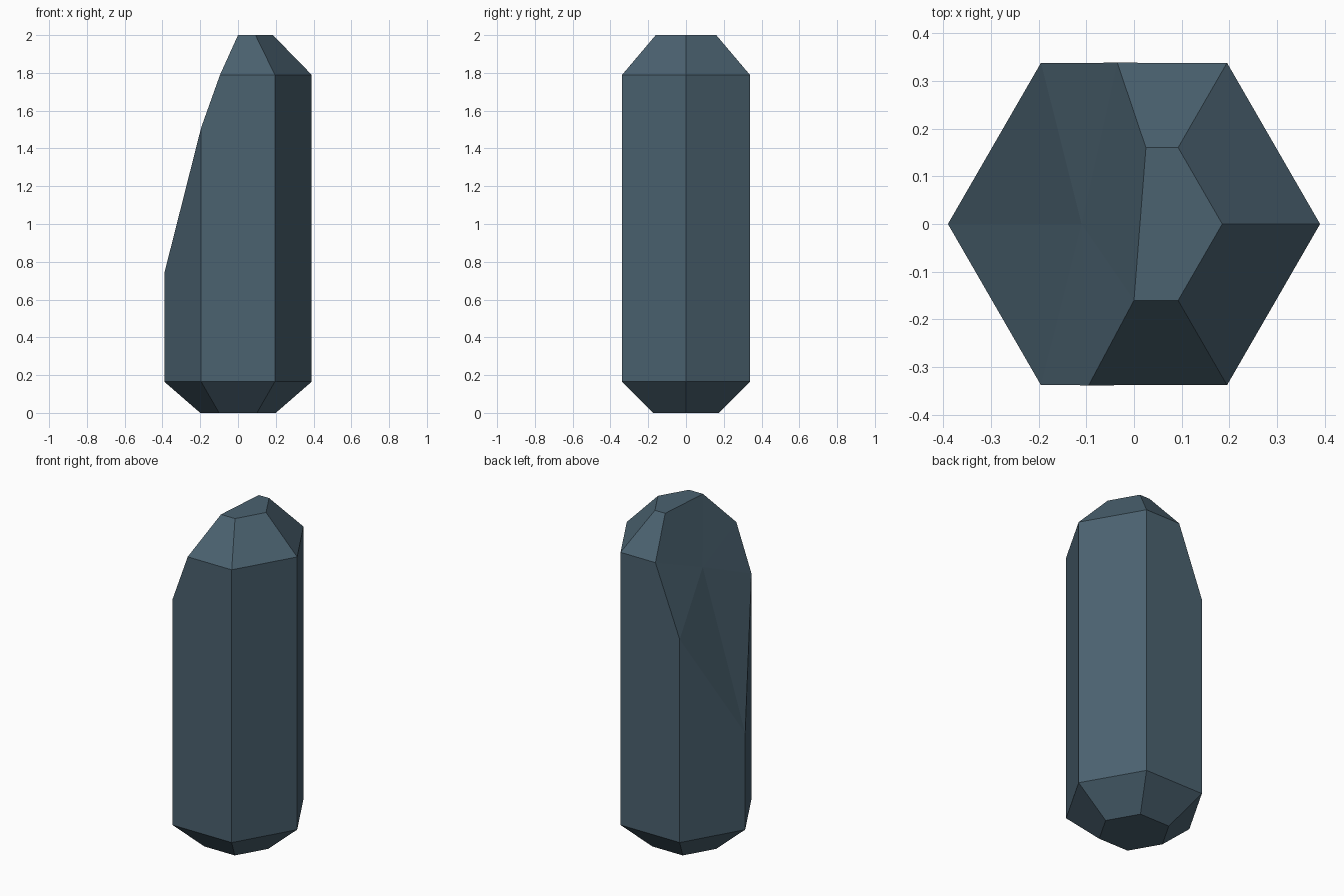
import bpy, bmesh
from math import cos, sin, radians

cube = bpy.data.objects.get("Cube")
if cube:
    bpy.data.objects.remove(cube, do_unlink=True)

# Single dark slate blue colour
slate = bpy.data.materials.new("slate_blue")
slate.use_nodes = True
colour = (0.07, 0.122, 0.162, 1)
slate.diffuse_color = colour
bsdf = slate.node_tree.nodes["Principled BSDF"]
bsdf.inputs["Base Color"].default_value = colour
bsdf.inputs["Roughness"].default_value = 0.8

bm = bmesh.new()


def hexagon(radius, heights, corners=range(6)):
    """Corners of a hexagon, counter-clockwise from +x, each at its own height."""
    return [bm.verts.new((radius * cos(radians(60 * i)),
                          radius * sin(radians(60 * i)), z))
            for i, z in zip(corners, heights)]


# Base bevel and prism walls; the -x wall corners end at the slanting break
base = hexagon(0.2, [0] * 6)
low = hexagon(0.39, [0.165] * 6)
rim = hexagon(0.39, [1.79, 1.79, 1.375, 0.74, 1.51, 1.79])

# Crown bevel, whole on the +x side only
crown_back, crown_right, crown_front = hexagon(0.185, [2] * 3, (1, 0, 5))

# Points where the break meets the shoulder and the tip, and its inner fold
shoulder_back = bm.verts.new((-0.035, 0.338, 1.79))
shoulder_front = bm.verts.new((-0.095, -0.338, 1.79))
tip_back = bm.verts.new((0.025, 0.16, 2))
tip_front = bm.verts.new((0, -0.16, 2))
fold = bm.verts.new((-0.11, 0, 1.655))

# Base cap, base bevel and walls
bm.faces.new(base[::-1])
for i in range(6):
    j = (i + 1) % 6
    bm.faces.new((base[i], base[j], low[j], low[i]))
    extra = {1: [shoulder_back], 4: [shoulder_front]}.get(i, [])
    bm.faces.new([low[i], low[j], rim[j]] + extra + [rim[i]])

# Crown bevel and flat tip
bm.faces.new((rim[0], rim[1], crown_back, crown_right))
bm.faces.new((rim[5], rim[0], crown_right, crown_front))
bm.faces.new((rim[1], shoulder_back, tip_back, crown_back))
bm.faces.new((shoulder_front, rim[5], crown_front, tip_front))
bm.faces.new((crown_right, crown_back, tip_back, tip_front, crown_front))

# Slanting break, fanned around its fold
edge = [tip_back, shoulder_back, rim[2], rim[3], rim[4], shoulder_front, tip_front]
for a, b in zip(edge, edge[1:] + edge[:1]):
    bm.faces.new((a, b, fold))

bmesh.ops.recalc_face_normals(bm, faces=bm.faces)
mesh = bpy.data.meshes.new("crystal")
bm.to_mesh(mesh)
bm.free()
mesh.materials.append(slate)
crystal = bpy.data.objects.new("crystal", mesh)
bpy.context.collection.objects.link(crystal)
